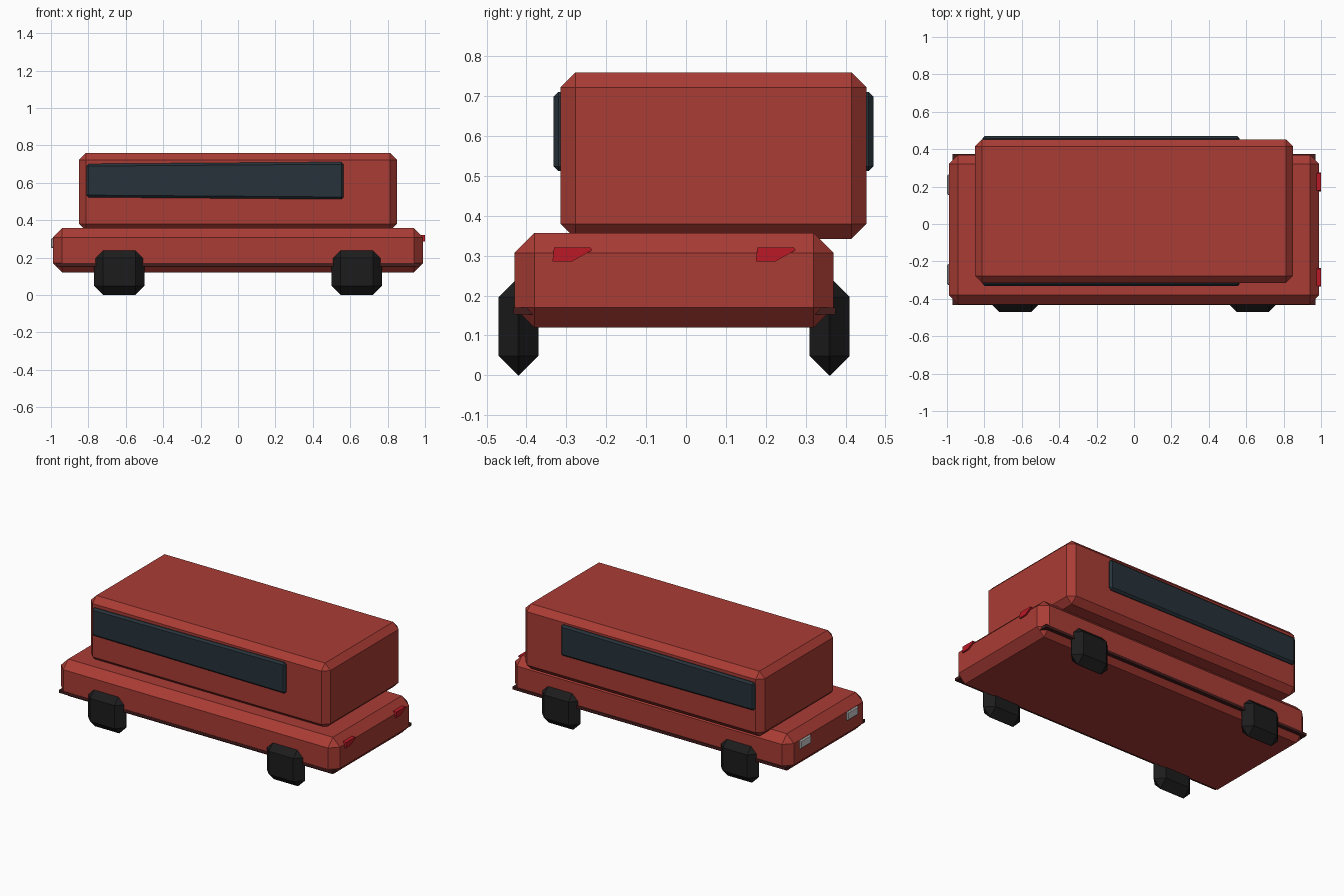
import bpy, bmesh

if "Cube" in bpy.data.objects:
    bpy.data.objects.remove(bpy.data.objects["Cube"])


def material(name, rgb):
    m = bpy.data.materials.new(name)
    m.diffuse_color = (*rgb, 1)
    m.use_nodes = True
    m.node_tree.nodes["Principled BSDF"].inputs["Base Color"].default_value = m.diffuse_color
    return m


red = material("red_paint", (0.40, 0.045, 0.035))
dark_red = material("dark_trim", (0.06, 0.012, 0.012))
glass = material("dark_glass", (0.02, 0.032, 0.042))
rubber = material("black_rubber", (0.012, 0.012, 0.012))
lamp_red = material("lamp_red", (0.5, 0.01, 0.02))


def finish(name, bm, mat):
    bmesh.ops.recalc_face_normals(bm, faces=bm.faces)
    me = bpy.data.meshes.new(name)
    bm.to_mesh(me)
    bm.free()
    if mat:
        me.materials.append(mat)
    ob = bpy.data.objects.new(name, me)
    bpy.context.collection.objects.link(ob)
    return ob


def box(name, lo, hi, mat=None, bevel=0.0, taper=1.0):
    """Chamfered box between two corners; taper shrinks the -x end in height."""
    bm = bmesh.new()
    bmesh.ops.create_cube(bm, size=1)
    for v in bm.verts:
        if v.co.x < 0:
            v.co.z *= taper
        v.co = [(a + b) / 2 + c * (b - a) for a, b, c in zip(lo, hi, v.co)]
    if bevel:
        bmesh.ops.bevel(bm, geom=bm.edges[:], offset=bevel, segments=1,
                        affect='EDGES', clamp_overlap=True)
    return finish(name, bm, mat)


# Lower body, trim plate and cabin
box("lower_body", (-0.99, -0.43, 0.12), (0.99, 0.37, 0.357), red, 0.05)
box("trim_plate", (-0.97, -0.432, 0.152), (0.97, 0.375, 0.17), dark_red)
box("cabin", (-0.85, -0.315, 0.342), (0.85, 0.453, 0.76), red, 0.038)

# Side windows
for side, y0, y1 in (("front", -0.332, -0.292), ("back", 0.43, 0.47)):
    box(side + "_side_window", (-0.81, y0, 0.512), (0.565, y1, 0.711),
        glass, 0.012, 0.9)

# Block wheels
for side, y in (("front", -0.42), ("back", 0.36)):
    for end, x in (("left", -0.635), ("right", 0.635)):
        box(f"{side}_{end}_wheel", (x - 0.135, y - 0.05, 0),
            (x + 0.135, y + 0.05, 0.245), rubber, 0.0485)

# Headlights at the -x end, tail lights at the +x end
lamp_profile = [(-0.05, -0.018), (0.0, -0.017), (0.05, 0.011),
                (0.045, 0.018), (-0.046, 0.018)]
for side, s in (("front", -1), ("back", 1)):
    y = -0.03 + 0.24 * s
    box(side + "_headlight", (-1.0, y - 0.055, 0.25), (-0.97, y + 0.055, 0.305),
        None, 0.006)
    y = -0.03 + 0.255 * s
    bm = bmesh.new()
    f = bm.faces.new([bm.verts.new((0.97, y + a, 0.303 + b))
                      for a, b in lamp_profile])
    ext = bmesh.ops.extrude_face_region(bm, geom=[f])
    for v in ext["geom"]:
        if isinstance(v, bmesh.types.BMVert):
            v.co.x = 1.0
    finish(side + "_tail_light", bm, lamp_red)
